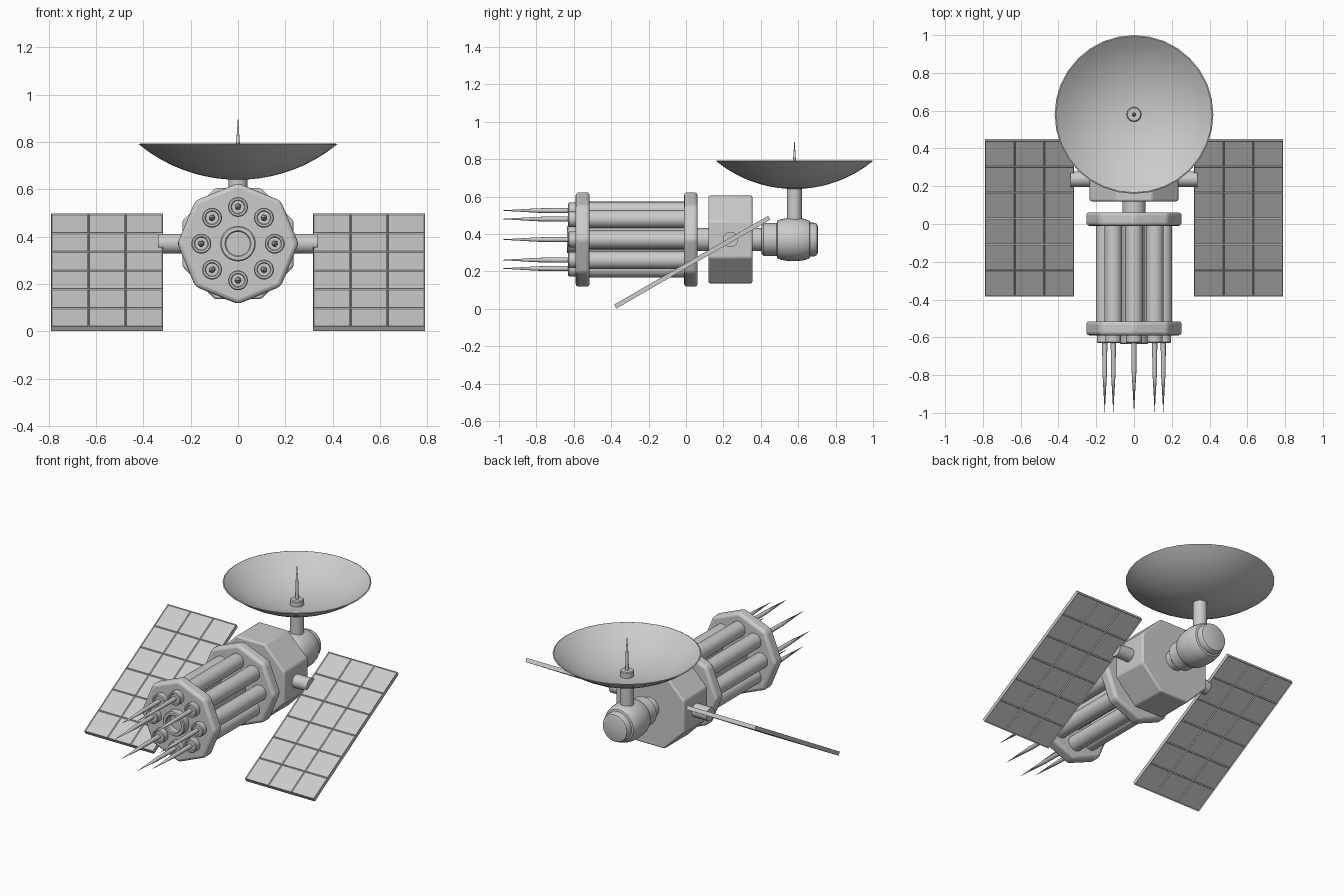
import bpy, bmesh, math
from mathutils import Matrix, Vector

if "Cube" in bpy.data.objects:
    bpy.data.objects.remove(bpy.data.objects["Cube"])

CZ = 0.37                                   # height of the main body axis
TO_Y = Matrix.Rotation(-math.pi / 2, 4, 'X')  # local z becomes +y
TO_X = Matrix.Rotation(math.pi / 2, 4, 'Y')   # local z becomes +x


def finish(bm, name, matrix, bevel=0, angle=35):
    bmesh.ops.remove_doubles(bm, verts=bm.verts, dist=1e-5)
    bmesh.ops.recalc_face_normals(bm, faces=bm.faces)
    bm.transform(matrix)
    me = bpy.data.meshes.new(name)
    bm.to_mesh(me)
    bm.free()
    ob = bpy.data.objects.new(name, me)
    bpy.context.collection.objects.link(ob)
    if bevel:
        mod = ob.modifiers.new("bevel", 'BEVEL')
        mod.width, mod.segments, mod.limit_method = bevel, 3, 'ANGLE'
        mod.angle_limit = math.radians(30)
    bpy.ops.object.select_all(action='DESELECT')
    ob.select_set(True)
    bpy.context.view_layer.objects.active = ob
    bpy.ops.object.shade_smooth_by_angle(angle=math.radians(angle))
    return ob


def lathe(name, profile, matrix, sides=32, turn=0, **kw):
    """Spin a (radius, height) profile round local z."""
    bm = bmesh.new()
    vs = [bm.verts.new((r, 0, h)) for r, h in profile]
    es = [bm.edges.new(p) for p in zip(vs, vs[1:])]
    bmesh.ops.spin(bm, geom=vs + es, cent=(0, 0, 0), axis=(0, 0, 1),
                   angle=2 * math.pi, steps=sides, use_merge=True)
    return finish(bm, name, matrix @ Matrix.Rotation(turn, 4, 'Z'), **kw)


def rod(r, a, b):
    return [(0, a), (r, a), (r, b), (0, b)]


def at(x, y, z):
    return Matrix.Translation((x, y, z))


AXIS = at(0, 0, CZ) @ TO_Y

# octagonal end plates and hub
lathe("front_plate", rod(0.256, -0.59, -0.515), AXIS, 8, bevel=0.018)
lathe("rear_plate", rod(0.256, -0.01, 0.062), AXIS, 8, bevel=0.018)
lathe("hub", rod(0.254, 0.12, 0.355), AXIS, 8, math.pi / 8, bevel=0.01)

# central core, open nose ring and necks
lathe("core", rod(0.06, -0.55, 0.03), AXIS)
lathe("nose_ring", [(0.075, -0.56), (0.075, -0.63), (0.07, -0.636), (0.055, -0.636),
                    (0.05, -0.63), (0.05, -0.592), (0, -0.592)], AXIS)
lathe("neck", rod(0.062, 0.03, 0.43), AXIS)

# ring of eight tubes, each with a nozzle and spike
for i in range(8):
    a = i * math.pi / 4
    m = at(0.155 * math.cos(a), 0, CZ + 0.155 * math.sin(a)) @ TO_Y
    lathe(f"tube_{i}", rod(0.047, -0.54, 0.01), m, 24)
    lathe(f"nozzle_{i}", [(0, -0.625), (0.027, -0.625), (0.03, -0.63), (0.038, -0.63),
                          (0.042, -0.625), (0.042, -0.56), (0, -0.56)], m, 24)
    lathe(f"spike_{i}", [(0, -1.0), (0.012, -0.79), (0.014, -0.62), (0, -0.62)], m, 12)

# rear pivot housing
lathe("pivot", [(0, 0.405), (0.078, 0.405), (0.088, 0.415), (0.088, 0.485), (0.1, 0.488),
                (0.109, 0.51), (0.114, 0.54), (0.116, 0.575), (0.114, 0.61),
                (0.109, 0.64), (0.1, 0.66), (0.09, 0.664), (0.09, 0.685),
                (0.083, 0.7), (0.07, 0.705), (0, 0.705)], AXIS)

# dish on its mast, with feed and antenna
DISH = at(0, 0.58, 0)
lathe("mast", rod(0.04, 0.4, 0.65), DISH)
R, DEPTH, N = 0.42, 0.15, 9
SR = (R * R + DEPTH * DEPTH) / (2 * DEPTH)
cap = [(R * i / N, 0.64 + SR - math.sqrt(SR * SR - (R * i / N) ** 2)) for i in range(N + 1)]
inner = [(r * 0.985, z + 0.012 * (1 - 0.8 * r / R)) for r, z in reversed(cap)]
lathe("dish", cap + inner, DISH)
lathe("dish_feed", [(0, 0.64), (0.039, 0.64), (0.039, 0.683), (0.034, 0.688), (0, 0.688)],
      DISH, 24)
lathe("dish_antenna", [(0, 0.68), (0.011, 0.68), (0.008, 0.79), (0, 0.91)], DISH, 12)

# solar panels (3 x 6 recessed cells on both faces) and their axles
W, L, T = 0.473, 0.95, 0.024
for side, s in (("left", -1), ("right", 1)):
    bm = bmesh.new()
    bmesh.ops.create_grid(bm, x_segments=3, y_segments=6, size=0.5)
    bm.transform(Matrix.Diagonal((W, L, 1, 1)))
    bmesh.ops.solidify(bm, geom=bm.faces[:], thickness=T)
    mid = sum((v.co.z for v in bm.verts)) / len(bm.verts)
    bmesh.ops.translate(bm, verts=bm.verts, vec=(0, 0, -mid))
    bmesh.ops.recalc_face_normals(bm, faces=bm.faces)
    cells = [f for f in bm.faces if abs(f.normal.z) > 0.9]
    bmesh.ops.inset_individual(bm, faces=cells, thickness=0.006, depth=-0.005)
    tilt = Matrix.Rotation(math.radians(30), 4, 'X')
    finish(bm, f"{side}_solar_panel", at(s * 0.5535, 0.033, 0.249) @ tilt, angle=20)
    lathe(f"{side}_axle", rod(0.041, s * 0.2, s * 0.335), at(0, 0.238, CZ) @ TO_X, 24)
